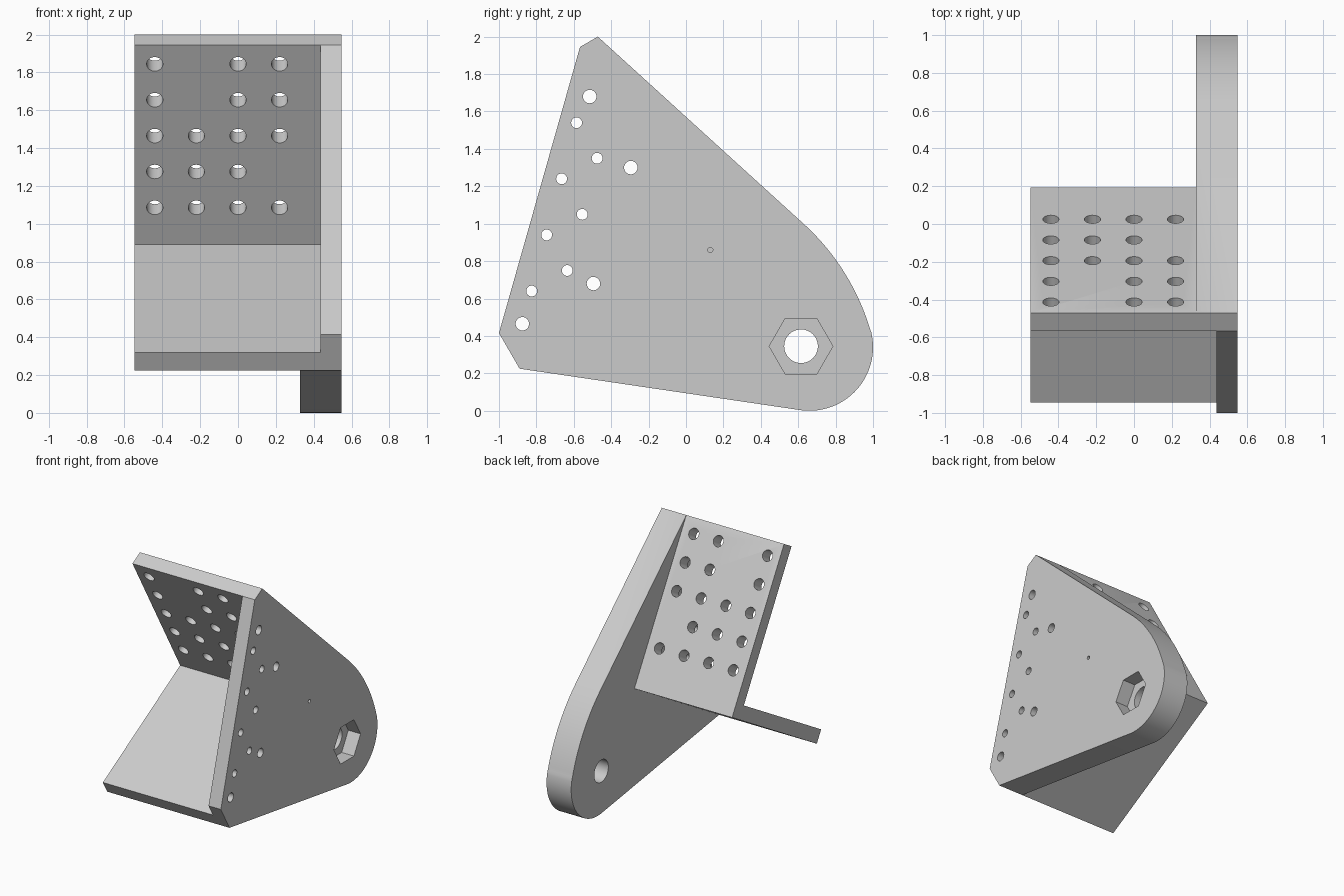
import bpy, bmesh, math
from mathutils import Vector, Matrix

if "Cube" in bpy.data.objects:
    bpy.data.objects.remove(bpy.data.objects["Cube"], do_unlink=True)

grey = bpy.data.materials.new("plain_grey")
grey.use_nodes = True
COLOUR = (0.6, 0.6, 0.6, 1)
grey.diffuse_color = COLOUR
grey.node_tree.nodes["Principled BSDF"].inputs["Base Color"].default_value = COLOUR


def make_object(name, bm):
    bmesh.ops.recalc_face_normals(bm, faces=bm.faces)
    mesh = bpy.data.meshes.new(name)
    bm.to_mesh(mesh)
    bm.free()
    mesh.materials.append(grey)
    obj = bpy.data.objects.new(name, mesh)
    bpy.context.collection.objects.link(obj)
    return obj


def prism(name, points, x0, x1):
    """Extrude a (y, z) profile along x."""
    bm = bmesh.new()
    face = bm.faces.new([bm.verts.new((x0, p[0], p[1])) for p in points])
    ext = bmesh.ops.extrude_face_region(bm, geom=[face])
    moved = [v for v in ext["geom"] if isinstance(v, bmesh.types.BMVert)]
    bmesh.ops.translate(bm, verts=moved, vec=(x1 - x0, 0, 0))
    return make_object(name, bm)


def arc(centre, radius, start, end, steps):
    angles = [math.radians(start + (end - start) * i / steps) for i in range(steps + 1)]
    return [Vector(centre) + radius * Vector((math.cos(a), math.sin(a))) for a in angles]


def cylinder(bm, centre, axis, radius, length, sides=32):
    turn = Vector(axis).to_track_quat("Z", "Y").to_matrix().to_4x4()
    bmesh.ops.create_cone(bm, cap_ends=True, segments=sides, radius1=radius,
                          radius2=radius, depth=length,
                          matrix=Matrix.Translation(centre) @ turn)


# Tilted frame of the two square-set panels, in (y, z)
u = Vector((math.cos(math.radians(30)), 0.5))
n = Vector((-u.y, u.x))
T = 0.11
HALF = 0.547
lower_front = Vector((-0.89, 0.225))
outer = lower_front + u * 1.25
inner = outer + (n - u) * T
upper_back = outer + n * 1.328
upper_front = upper_back - u * T

# Full side outline, extruded to full width and then carved
outline = [lower_front, lower_front + n * 2 * T, upper_front, upper_back]
outline += arc((-0.21, 0.077), 1.247, 47.6, 16.8, 24)
outline += arc((0.66, 0.34), 0.34, 14, -98, 32)
bracket = prism("angle_bracket", outline, -HALF, HALF)

# Space in front of the panels, and space behind and below them
front_space = prism("front_space_cutter",
                    [inner, inner - u * 1.6, inner + (n - u) * 1.6, inner + n * 1.6],
                    -1, HALF - T)
back_space = prism("back_space_cutter",
                   [outer, outer + n * 2, outer + (n + u) * 2, outer + (u - n) * 2,
                    outer - (u + n) * 2, outer - u * 2], -1, HALF - 2 * T)

# Mounting holes through the side plate
bm = bmesh.new()
small = [(-0.585, 1.54), (-0.475, 1.35), (-0.665, 1.24), (-0.555, 1.05),
         (-0.745, 0.94), (-0.635, 0.75), (-0.825, 0.64)]
large = [(-0.515, 1.68), (-0.295, 1.30), (-0.495, 0.68), (-0.875, 0.465)]
for spots, radius in ((small, 0.029), (large, 0.036)):
    for y, z in spots:
        cylinder(bm, (0.5, y, z), (1, 0, 0), radius, 0.2)
cylinder(bm, (0.5, 0.615, 0.345), (1, 0, 0), 0.09, 0.6, 48)
cylinder(bm, (HALF, 0.13, 0.86), (1, 0, 0), 0.014, 0.2, 12)

# Hole grid through the upper panel, with some spots left solid
gaps = {(0, 1), (1, 1), (3, 3)}
for row in range(5):
    spot = upper_front + u * T / 2 - n * (0.117 + 0.219 * row)
    for col in range(4):
        if (row, col) not in gaps:
            cylinder(bm, (-0.44 + 0.22 * col, spot.x, spot.y), (0, u.x, u.y), 0.043, 0.3)
holes = make_object("hole_cutters", bm)

# Hexagonal nut pocket
pocket = prism("nut_pocket_cutter", arc((0.615, 0.345), 0.17, 0, 300, 5), HALF - T, 0.7)

cutters = (front_space, back_space, holes, pocket)
for cutter in cutters:
    cutter.hide_render = True
    mod = bracket.modifiers.new(cutter.name, "BOOLEAN")
    mod.operation = "DIFFERENCE"
    mod.solver = "EXACT"
    mod.object = cutter

# Bake the cuts, then remove the helpers
bpy.context.view_layer.update()
evaluated = bracket.evaluated_get(bpy.context.evaluated_depsgraph_get())
baked = bpy.data.meshes.new_from_object(evaluated)
bracket.modifiers.clear()
bracket.data = baked
for cutter in cutters:
    bpy.data.objects.remove(cutter, do_unlink=True)

bpy.ops.object.select_all(action="DESELECT")
bracket.select_set(True)
bpy.context.view_layer.objects.active = bracket
bpy.ops.object.shade_smooth_by_angle(angle=math.radians(25))
